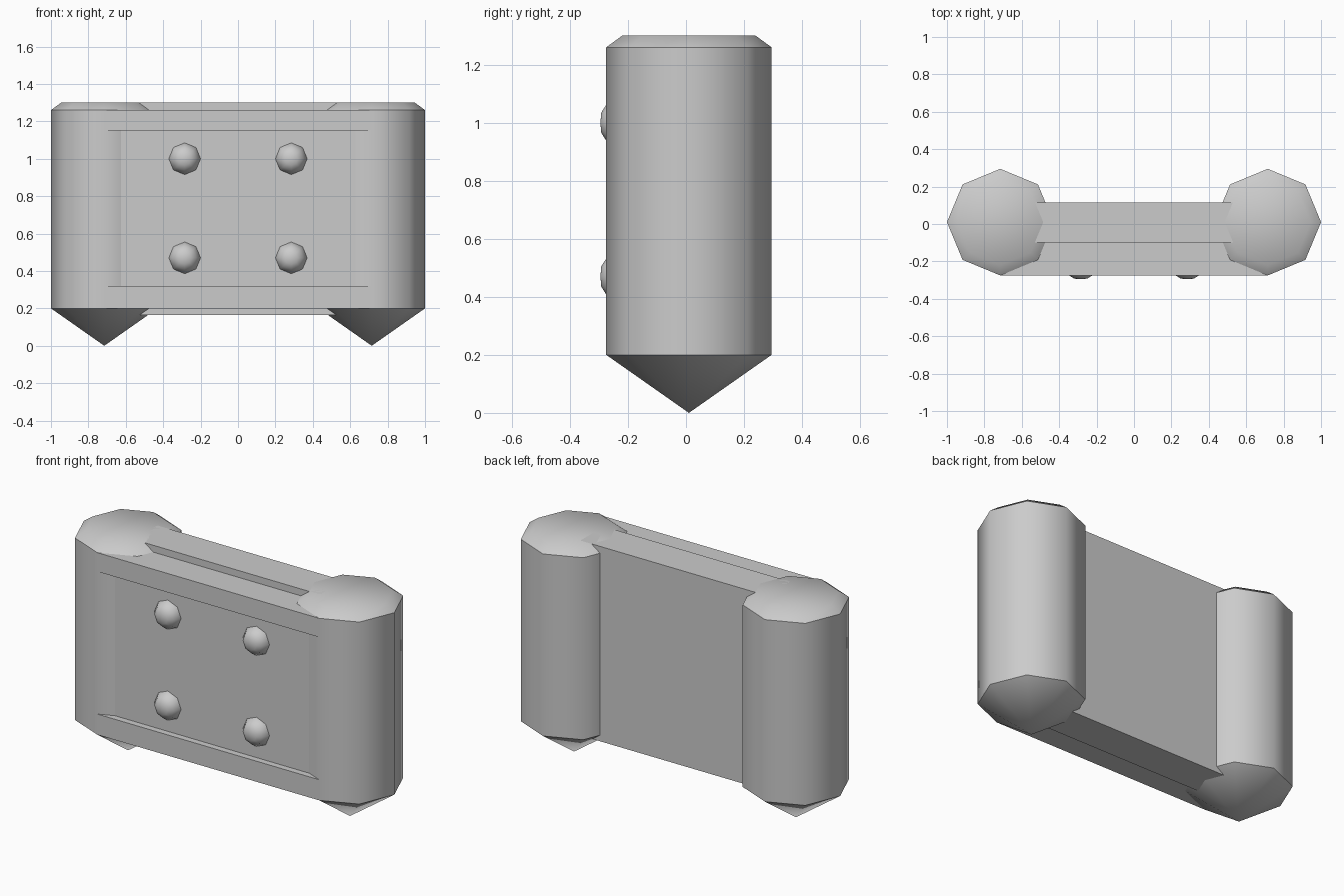
import bpy, bmesh, math
from mathutils import Matrix

if "Cube" in bpy.data.objects:
    bpy.data.objects.remove(bpy.data.objects["Cube"])

SEG = 8


def finish(name, bm, angle=50):
    bmesh.ops.recalc_face_normals(bm, faces=bm.faces)
    mesh = bpy.data.meshes.new(name)
    bm.to_mesh(mesh)
    bm.free()
    ob = bpy.data.objects.new(name, mesh)
    bpy.context.collection.objects.link(ob)
    bpy.ops.object.select_all(action='DESELECT')
    ob.select_set(True)
    bpy.context.view_layer.objects.active = ob
    bpy.ops.object.shade_smooth_by_angle(angle=math.radians(angle))
    return ob


def lathe(name, profile, matrix):
    """Eight-sided turned solid from (radius, height) pairs; radius 0 is a point."""
    bm = bmesh.new()
    rings = []
    for r, h in profile:
        n = SEG if r else 1
        rings.append([bm.verts.new((r * math.cos(i * math.tau / SEG),
                                    r * math.sin(i * math.tau / SEG), h)) for i in range(n)])
    for a, b in zip(rings, rings[1:]):
        for i in range(SEG):
            j = (i + 1) % SEG
            quad = [a[i % len(a)], a[j % len(a)], b[j % len(b)], b[i % len(b)]]
            bm.faces.new(list(dict.fromkeys(quad)))
    for ring in (rings[0], rings[-1]):
        if len(ring) > 1:
            bm.faces.new(ring)
    bm.transform(matrix)
    return finish(name, bm)


def extrude_x(name, profile, half):
    """Extrude a (y, z) outline across x."""
    bm = bmesh.new()
    face = bm.faces.new([bm.verts.new((-half, y, z)) for y, z in profile])
    ext = bmesh.ops.extrude_face_region(bm, geom=[face])
    verts = [v for v in ext['geom'] if isinstance(v, bmesh.types.BMVert)]
    bmesh.ops.translate(bm, verts=verts, vec=(2 * half, 0, 0))
    return finish(name, bm, 30)


# octagonal end posts with pointed feet and chamfered caps
post = [(0, 0), (0.285, 0.20), (0.285, 1.26), (0.23, 1.30)]
for side, sx in (("left", -1), ("right", 1)):
    lathe(f"post_{side}", post, Matrix.Translation((sx * 0.715, 0.01, 0)))

# thin wall between the posts
extrude_x("web_wall", [(-0.10, 0.165), (0.115, 0.165), (0.115, 1.30), (-0.10, 1.30)], 0.6)

# front slab with a shallow recessed panel
extrude_x("front_slab", [(-0.275, 0.20), (-0.275, 0.32), (-0.238, 0.32), (-0.238, 1.15),
                         (-0.275, 1.15), (-0.275, 1.26), (-0.09, 1.26), (-0.09, 0.20)], 0.715)

# four domed bolts standing on the panel
bolt = [(0.085, -0.02), (0.085, 0.0), (0.062, 0.037), (0.035, 0.054), (0, 0.057)]
turn = Matrix.Rotation(math.radians(90), 4, 'X')
for x in (-0.285, 0.285):
    for z in (0.47, 1.0):
        lathe("bolt", bolt, Matrix.Translation((x, -0.238, z)) @ turn)
